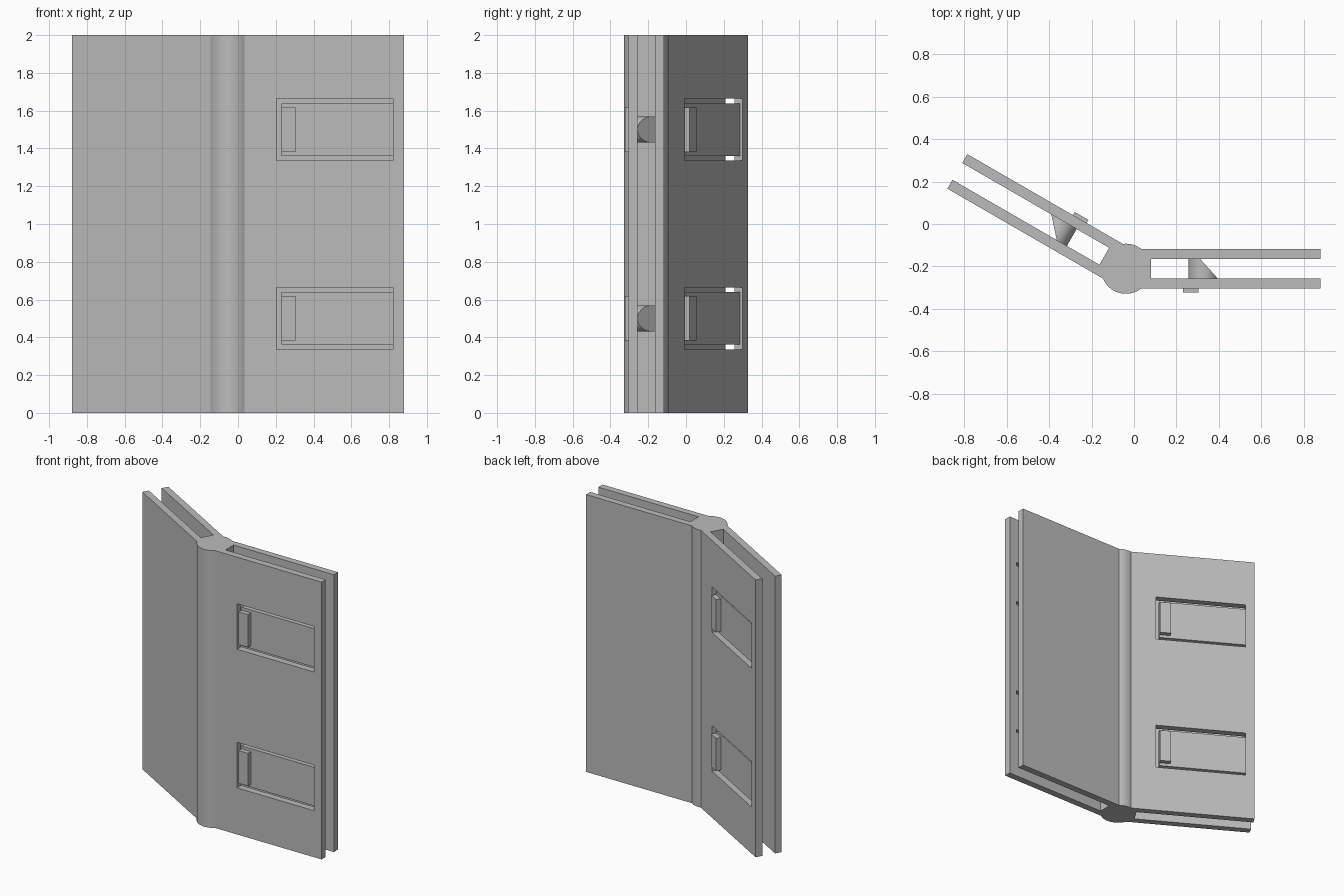
import bpy, bmesh
from math import asin, cos, sin, sqrt, radians, pi
from mathutils import Matrix, Vector

if "Cube" in bpy.data.objects:
    bpy.data.objects.remove(bpy.data.objects["Cube"])

grey = bpy.data.materials.new("plain grey")
grey.use_nodes = True
COLOUR = (0.5, 0.5, 0.5, 1)
grey.diffuse_color = COLOUR
grey.node_tree.nodes["Principled BSDF"].inputs["Base Color"].default_value = COLOUR

HUB = Vector((-0.038, -0.211, 0))
R = 0.118             # hub radius
H, G = 0.094, 0.046   # outer and inner half thickness of an arm
L, C = 0.918, 0.118   # arm tip and channel floor, from the hub axis
ARMS = {"left": 0.0, "right": radians(150)}
ROOT = 0.858          # where the latch tongue joins the plate
HEIGHT = 2.0


def arm_frame(angle):
    return Matrix.Translation(HUB) @ Matrix.Rotation(angle, 4, "Z")


def finish(bm, name):
    bmesh.ops.recalc_face_normals(bm, faces=bm.faces)
    mesh = bpy.data.meshes.new(name)
    bm.to_mesh(mesh)
    bm.free()
    mesh.materials.append(grey)
    obj = bpy.data.objects.new(name, mesh)
    bpy.context.collection.objects.link(obj)
    return obj


def box(name, frame, x, y, z):
    """Box from (min, max) ranges in an arm's own frame."""
    bm = bmesh.new()
    size = [b - a for a, b in (x, y, z)]
    mid = [(a + b) / 2 for a, b in (x, y, z)]
    bmesh.ops.create_cube(bm, size=1, matrix=frame @ Matrix.Translation(mid) @ Matrix.Diagonal((*size, 1)))
    return finish(bm, name)


def smooth(obj):
    bpy.ops.object.select_all(action="DESELECT")
    obj.select_set(True)
    bpy.context.view_layer.objects.active = obj
    bpy.ops.object.shade_smooth_by_angle(angle=radians(30))


# Extruded hinge body: two channelled arms around a round hub
def arc(start, end, steps):
    for i in range(1, steps):
        a = start + (end - start) * i / steps
        yield HUB + Vector((R * cos(a), R * sin(a), 0))


edge = asin(H / R)
foot = sqrt(R * R - H * H)
outline = []
angles = list(ARMS.values())
for angle, following in zip(angles, (angles[1], 2 * pi)):
    channel = [(foot, -H), (L, -H), (L, -G), (C, -G), (C, G), (L, G), (L, H), (foot, H)]
    outline += [arm_frame(angle) @ Vector((x, y, 0)) for x, y in channel]
    outline += list(arc(angle + edge, following - edge, 16))

bm = bmesh.new()
base = bm.faces.new([bm.verts.new(p) for p in outline])
top = bmesh.ops.extrude_face_region(bm, geom=[base])["geom"]
bmesh.ops.translate(bm, vec=(0, 0, HEIGHT), verts=[v for v in top if isinstance(v, bmesh.types.BMVert)])
body = finish(bm, "hinge_body")


# Angled latch pin: cylinder across the channel, cut at a slant
def latch_pin(name, frame, z):
    bm = bmesh.new()
    place = Matrix.Translation((0.364, 0, z)) @ Matrix.Rotation(pi / 2, 4, "X")
    bmesh.ops.create_cone(bm, cap_ends=True, segments=48, radius1=0.069, radius2=0.069, depth=2 * G, matrix=place)
    cut = bmesh.ops.bisect_plane(bm, geom=bm.verts[:] + bm.edges[:] + bm.faces[:], plane_co=(0.433, -G, z),
                                 plane_no=(1, 0.9, 0), clear_outer=True)["geom_cut"]
    bmesh.ops.holes_fill(bm, edges=[e for e in cut if isinstance(e, bmesh.types.BMEdge)], sides=0)
    bm.transform(frame)
    smooth(finish(bm, name))


# Spring latches: window in the plate, recessed tongue, finger tab and pin
for side, angle in ARMS.items():
    frame = arm_frame(angle)
    for level, z in (("lower", 0.5), ("upper", 1.5)):
        tag = f"{side}_{level}"
        cutter = box(f"{tag}_window_cutter", frame, (0.243, ROOT), (-0.2, 0), (z - 0.164, z + 0.164))
        cutter.hide_render = True
        cutter.hide_set(True)
        window = body.modifiers.new(f"{tag}_window", "BOOLEAN")
        window.operation = "DIFFERENCE"
        window.solver = "EXACT"
        window.object = cutter
        box(f"{tag}_tongue", frame, (0.268, ROOT), (-0.077, -G), (z - 0.139, z + 0.139))
        box(f"{tag}_finger_tab", frame, (0.268, 0.343), (-0.111, -0.077), (z - 0.118, z + 0.118))
        latch_pin(f"{tag}_latch_pin", frame, z)

# Apply the windows, then remove the cutters
bpy.context.view_layer.objects.active = body
for name in [m.name for m in body.modifiers]:
    bpy.ops.object.modifier_apply(modifier=name)
for obj in [o for o in bpy.data.objects if o.name.endswith("_cutter")]:
    bpy.data.objects.remove(obj)
smooth(body)
